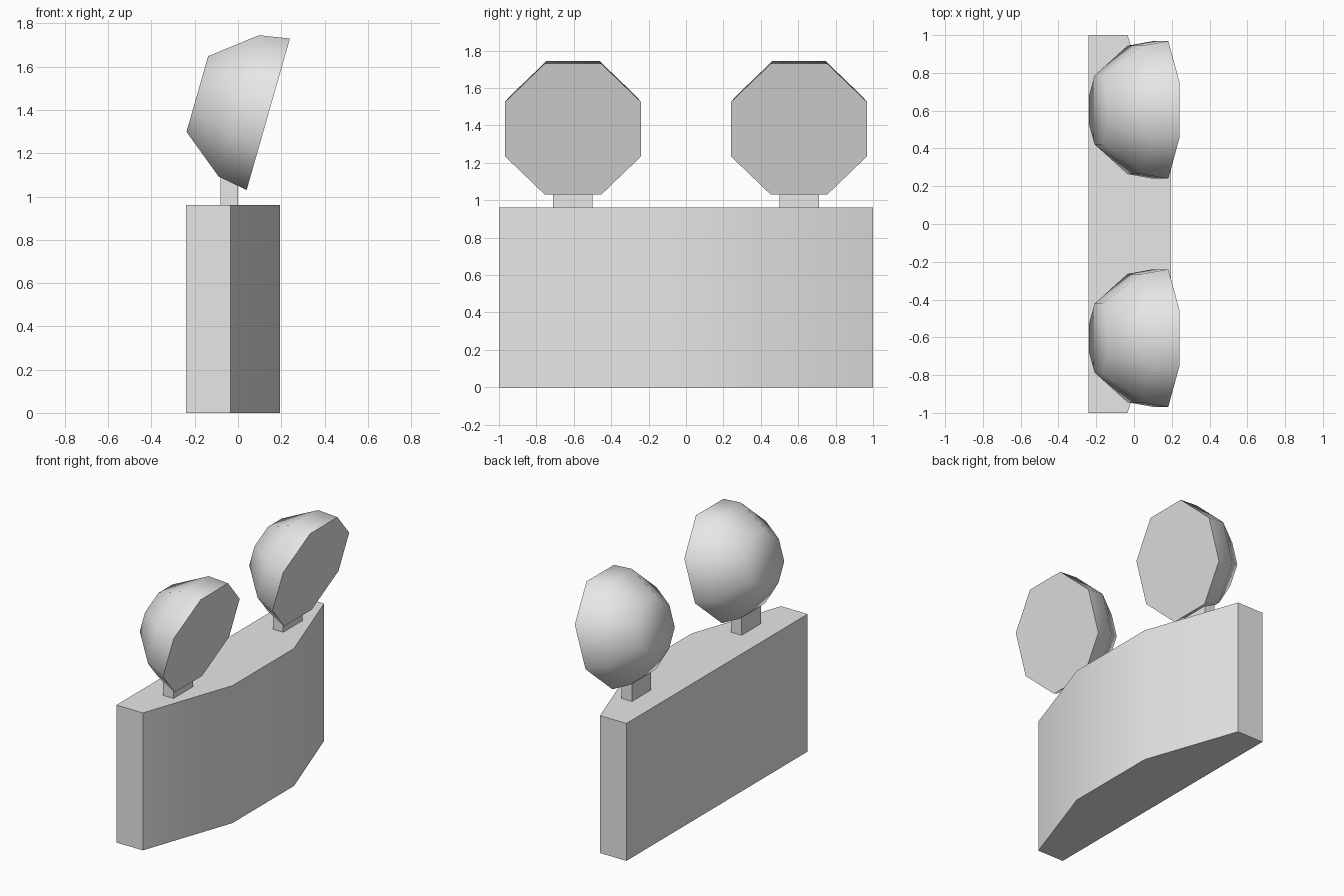
import bpy, bmesh, math
from mathutils import Matrix, Vector

cube = bpy.data.objects.get("Cube")
if cube:
    bpy.data.objects.remove(cube, do_unlink=True)

GREY = (0.8, 0.8, 0.8, 1.0)
mat = bpy.data.materials.new("light_grey")
mat.use_nodes = True
mat.diffuse_color = GREY
mat.node_tree.nodes["Principled BSDF"].inputs["Base Color"].default_value = GREY


def finish(bm, name, smooth_angle=None):
    """Turn a bmesh into a named, coloured object."""
    bmesh.ops.recalc_face_normals(bm, faces=bm.faces)
    mesh = bpy.data.meshes.new(name)
    bm.to_mesh(mesh)
    bm.free()
    mesh.materials.append(mat)
    obj = bpy.data.objects.new(name, mesh)
    bpy.context.collection.objects.link(obj)
    if smooth_angle:
        bpy.ops.object.select_all(action='DESELECT')
        obj.select_set(True)
        bpy.context.view_layer.objects.active = obj
        bpy.ops.object.shade_smooth_by_angle(angle=math.radians(smooth_angle))
    return obj


# Base: bowed plan profile extruded upwards
BASE_TOP = 0.96
half = [(-0.24, -1), (-0.035, -1), (0.195, -0.34)]
plan = half + [(x, -y) for x, y in reversed(half)]
bm = bmesh.new()
face = bm.faces.new([bm.verts.new((x, y, 0)) for x, y in plan])
top = bmesh.ops.extrude_face_region(bm, geom=[face])["geom"]
bmesh.ops.translate(bm, vec=(0, 0, BASE_TOP),
                    verts=[v for v in top if isinstance(v, bmesh.types.BMVert)])
finish(bm, "bowed_base", 30)


def add_post(name, y):
    bm = bmesh.new()
    bmesh.ops.create_cube(bm, size=1)
    bmesh.ops.scale(bm, vec=(0.08, 0.212, 0.25), verts=bm.verts)
    bmesh.ops.translate(bm, vec=(-0.04, y, BASE_TOP + 0.115), verts=bm.verts)
    finish(bm, name)


def add_dome(name, y):
    # Octagonal rings of a truncated hemisphere, tilted so the flat side faces down
    radius, sides = 0.394, 8
    axis = Vector((-0.962, 0, 0.275)).normalized()
    side = Vector((0, 1, 0))
    up = axis.cross(side)
    frame = Matrix((side, up, axis)).transposed()
    centre = Vector((0.14, y, 1.38))
    bm = bmesh.new()
    rings = []
    for lat in (0, 21, 60):
        r = radius * math.cos(math.radians(lat))
        depth = radius * math.sin(math.radians(lat))
        turns = [math.tau * (i + 0.5) / sides for i in range(sides)]
        rings.append([bm.verts.new(centre + frame @ Vector(
            (r * math.cos(t), r * math.sin(t), depth))) for t in turns])
    for a, b in zip(rings, rings[1:]):
        for i in range(sides):
            j = (i + 1) % sides
            bm.faces.new((a[i], a[j], b[j], b[i]))
    bm.faces.new(rings[0])
    bm.faces.new(rings[-1])
    finish(bm, name, 60)


# One lamp head on its post at each end
for label, sign in (("front", -1), ("back", 1)):
    add_post(label + "_post", sign * 0.605)
    add_dome(label + "_lamp_head", sign * 0.604)
